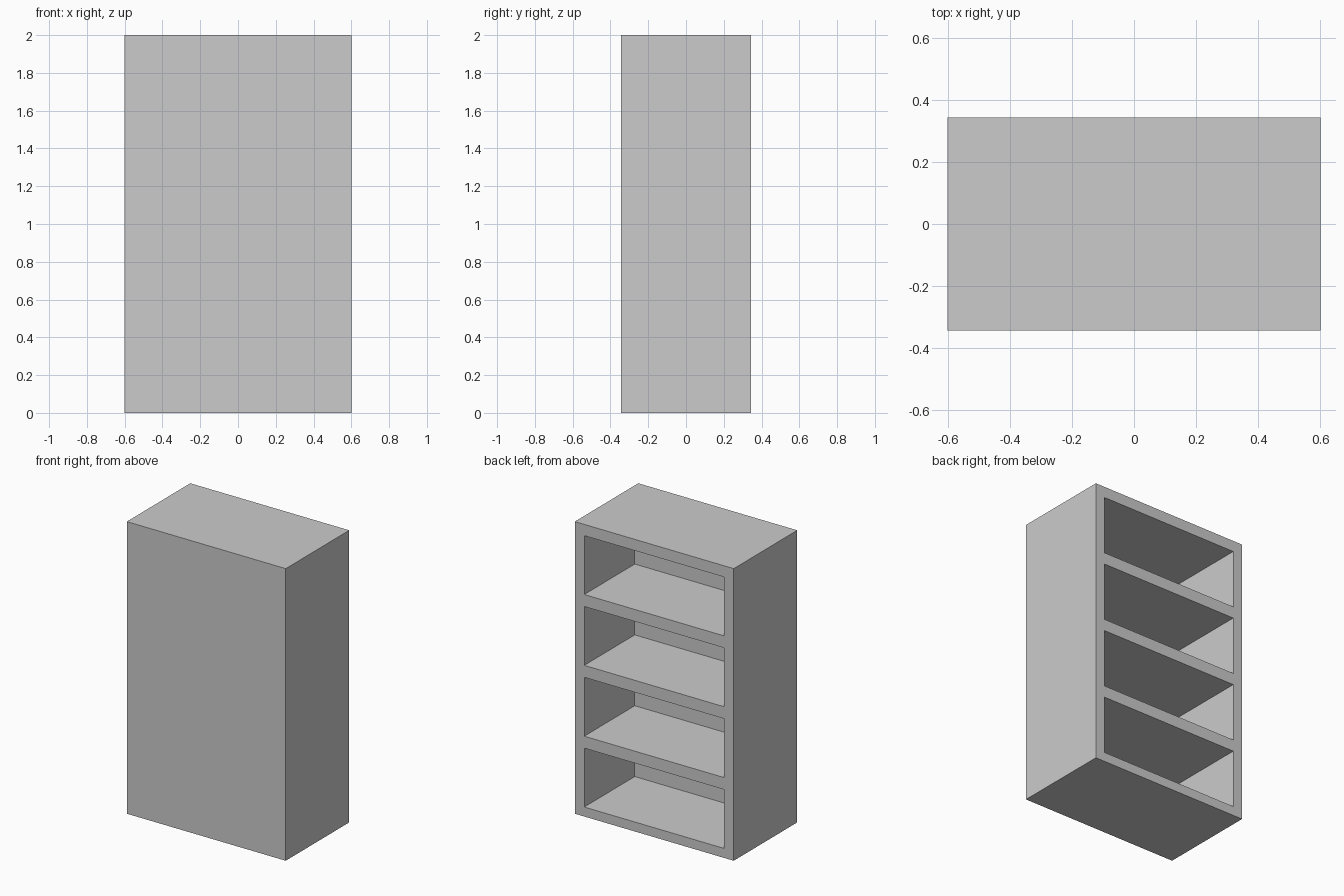
import bpy

if "Cube" in bpy.data.objects:
    bpy.data.objects.remove(bpy.data.objects["Cube"])

W, D, H = 1.204, 0.687, 2.0          # overall size
SIDE, FRONT = 0.072, 0.141           # side wall and closed front thickness
BOTTOM, OPEN, PITCH = 0.065, 0.403, 0.485   # shelf layout


def box(name, lo, hi):
    """Axis-aligned box between two corners."""
    bpy.ops.mesh.primitive_cube_add(size=1)
    ob = bpy.context.object
    ob.name = name
    for v in ob.data.vertices:
        v.co = [(a + b) / 2 + c * (b - a) for a, b, c in zip(lo, hi, v.co)]
    return ob


# solid cabinet body
cabinet = box("cabinet", (-W / 2, -D / 2, 0), (W / 2, D / 2, H))

# four shelf compartments, open at the back
for i in range(4):
    z = BOTTOM + i * PITCH
    cutter = box("compartment_cutter",
                 (-W / 2 + SIDE, -D / 2 + FRONT, z),
                 (W / 2 - SIDE, D / 2 + 0.1, z + OPEN))
    cutter.hide_render = True
    cut = cabinet.modifiers.new("compartment", 'BOOLEAN')
    cut.operation = 'DIFFERENCE'
    cut.solver = 'EXACT'
    cut.object = cutter
    bpy.context.view_layer.objects.active = cabinet
    bpy.ops.object.modifier_apply(modifier=cut.name)
    bpy.data.objects.remove(cutter)
